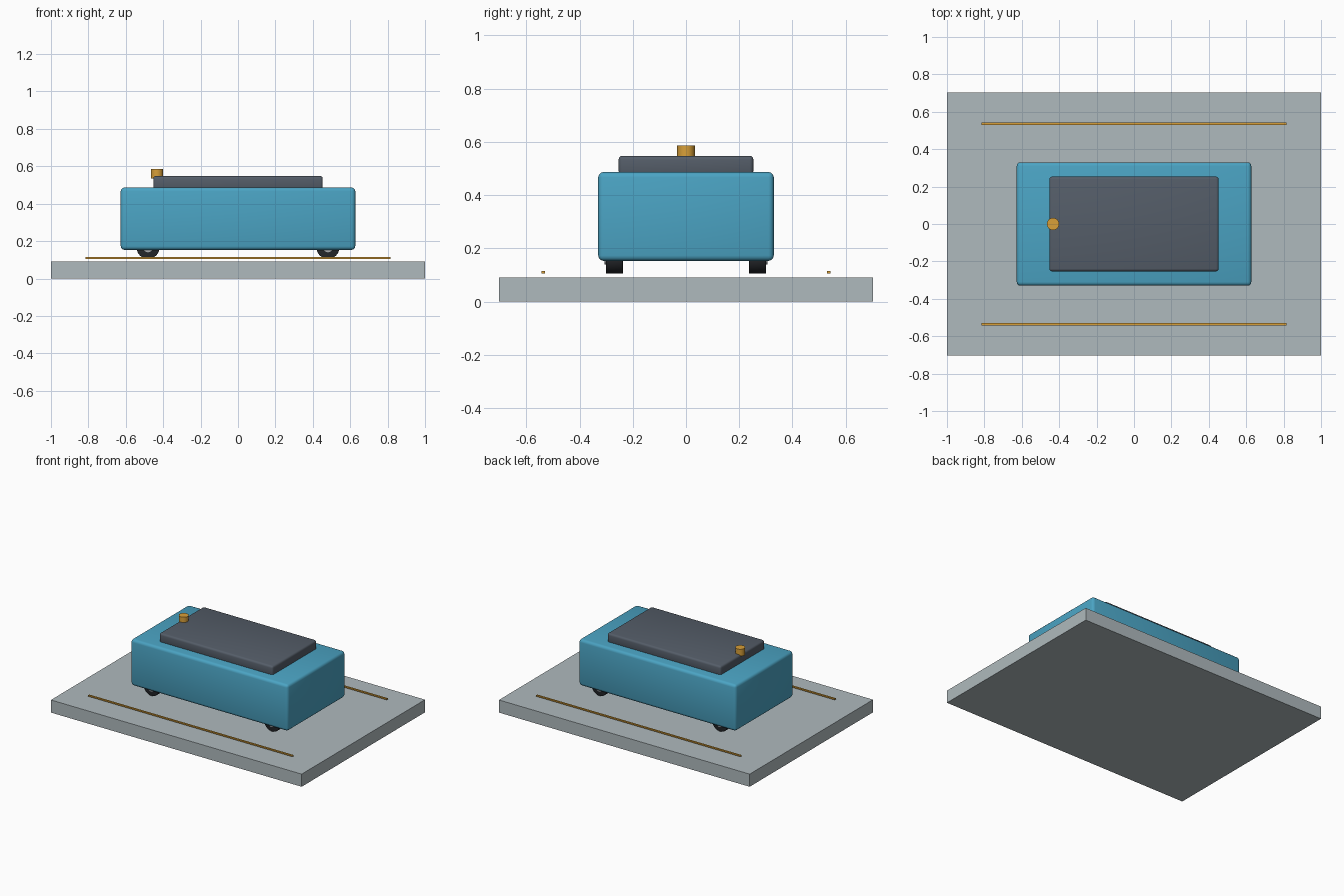
import bpy
from math import pi, radians

if "Cube" in bpy.data.objects:
    bpy.data.objects.remove(bpy.data.objects["Cube"])


def mat(name, r, g, b):
    m = bpy.data.materials.new(name)
    m.diffuse_color = (r, g, b, 1)
    m.use_nodes = True
    m.node_tree.nodes["Principled BSDF"].inputs["Base Color"].default_value = m.diffuse_color
    return m


BLUE = mat("blue_paint", 0.07, 0.37, 0.55)
SLATE = mat("slate", 0.09, 0.11, 0.14)
STONE = mat("stone_grey", 0.43, 0.49, 0.51)
AMBER = mat("amber", 0.69, 0.35, 0.04)
RUBBER = mat("rubber", 0.02, 0.022, 0.026)
STEEL = mat("steel", 0.4, 0.42, 0.44)


def finish(name, material, bevel, segments=3):
    o = bpy.context.object
    o.name = name
    o.data.materials.append(material)
    if bevel:
        m = o.modifiers.new("bevel", 'BEVEL')
        m.width = bevel
        m.segments = segments
        m.limit_method = 'ANGLE'
        m.angle_limit = radians(40)
        bpy.ops.object.modifier_apply(modifier=m.name)
        bpy.ops.object.shade_smooth_by_angle(angle=radians(35))
    return o


def box(name, x, y, z0, z1, material, bevel=0.0, cy=0.0):
    """Box with half sizes x, y between heights z0 and z1."""
    bpy.ops.mesh.primitive_cube_add(size=2, location=(0, cy, (z0 + z1) / 2))
    bpy.context.object.scale = (x, y, (z1 - z0) / 2)
    bpy.ops.object.transform_apply(location=False, rotation=False, scale=True)
    return finish(name, material, bevel)


def cylinder(name, r, depth, loc, material, sides=32, rot=0.0, bevel=0.0):
    bpy.ops.mesh.primitive_cylinder_add(vertices=sides, radius=r, depth=depth,
                                        location=loc, rotation=(rot, 0, 0))
    o = finish(name, material, bevel, 2)
    bpy.ops.object.shade_smooth_by_angle(angle=radians(35))
    return o


# display base and the two guide strips
box("base_plate", 1.0, 0.703, 0.0, 0.091, STONE)
for s, side in ((-1, "front"), (1, "back")):
    box(side + "_guide_strip", 0.815, 0.006, 0.105, 0.114, AMBER, cy=s * 0.5365)

# body and raised deck
box("body", 0.627, 0.33, 0.153, 0.487, BLUE, 0.02)
box("top_deck", 0.453, 0.253, 0.475, 0.548, SLATE, 0.014)

# beacon on the deck edge
cylinder("beacon", 0.033, 0.05, (-0.433, 0, 0.561), AMBER, sides=16)

# four wheels with hubs
for sx, end in ((-1, "left"), (1, "right")):
    for sy, side in ((-1, "front"), (1, "back")):
        cylinder(f"{side}_{end}_wheel", 0.061, 0.064,
                 (sx * 0.481, sy * 0.269, 0.166), RUBBER, rot=pi / 2, bevel=0.003)
        cylinder(f"{side}_{end}_hub", 0.026, 0.02,
                 (sx * 0.481, sy * 0.297, 0.166), STEEL, sides=20, rot=pi / 2)
